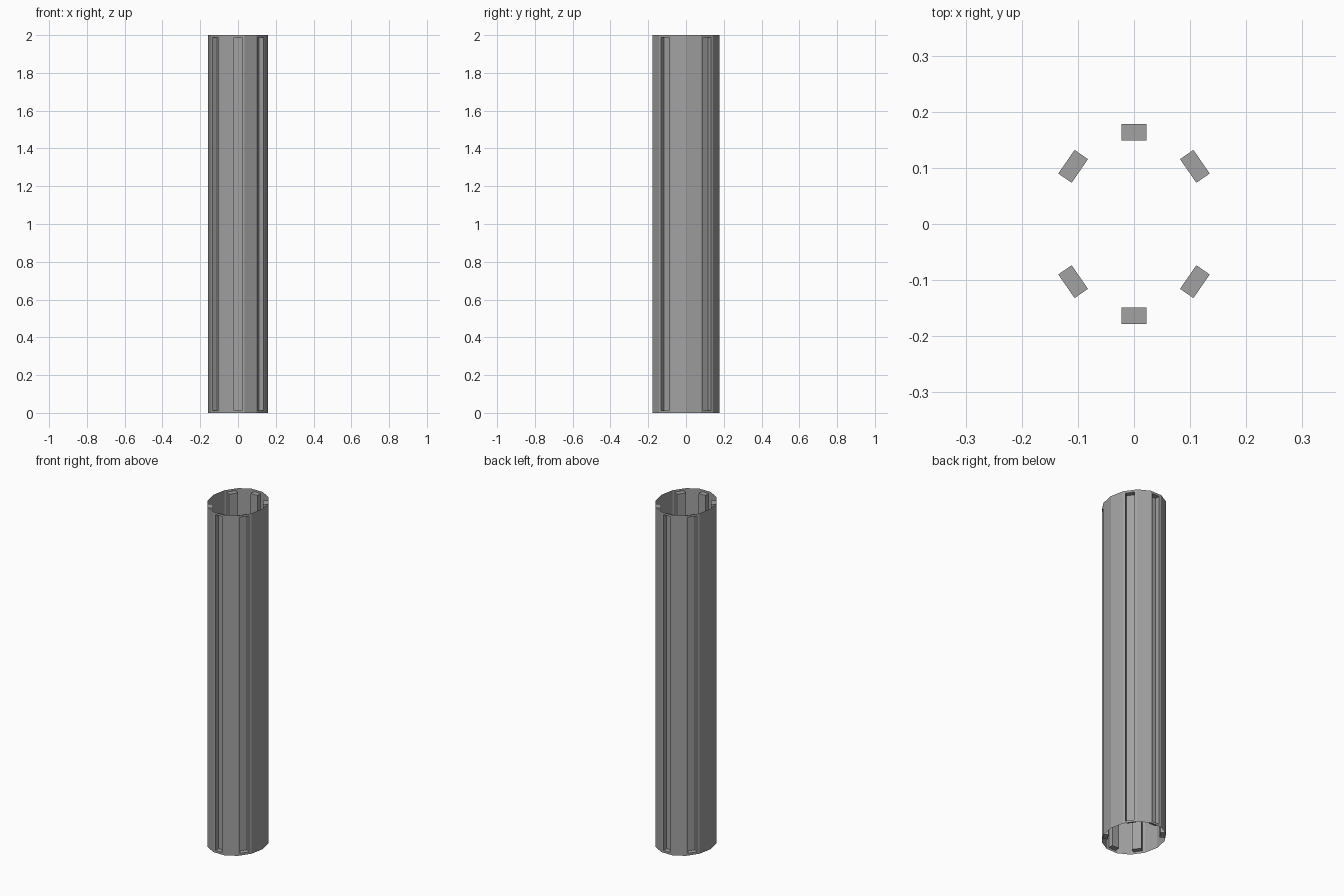
import bpy, bmesh, math

cube = bpy.data.objects.get("Cube")
if cube:
    bpy.data.objects.remove(cube)

SIDES = 14
HEIGHT = 2.0
RADIUS_X = 0.158
RADIUS_Y = 0.178 / math.cos(math.pi / SIDES)
MARGIN = 0.013
DEPTH = 0.029

# Plain grey metal
grey = bpy.data.materials.new("grey metal")
grey.use_nodes = True
colour = (0.36, 0.36, 0.36, 1)
grey.diffuse_color = colour
grey.node_tree.nodes["Principled BSDF"].inputs["Base Color"].default_value = colour

# Open, thin-walled faceted tube, slightly oval
bm = bmesh.new()
rings = []
for z in (0, HEIGHT):
    rings.append([bm.verts.new((RADIUS_X * math.cos(math.tau * i / SIDES),
                                RADIUS_Y * math.sin(math.tau * i / SIDES), z))
                  for i in range(SIDES)])
low, high = rings
walls = []
for i in range(SIDES):
    j = (i + 1) % SIDES
    walls.append(bm.faces.new((low[i], low[j], high[j], high[i])))
bm.normal_update()

# Long grooves sunk into six of the facets, the same on all four quarters
grooved = [walls[i] for i in (1, 3, 5, 8, 10, 12)]
bmesh.ops.inset_individual(bm, faces=grooved, thickness=MARGIN, use_even_offset=True)
bm.normal_update()
bmesh.ops.inset_individual(bm, faces=grooved, thickness=0, depth=-DEPTH)

mesh = bpy.data.meshes.new("grooved_tube")
bm.to_mesh(mesh)
bm.free()
mesh.materials.append(grey)
tube = bpy.data.objects.new("grooved_tube", mesh)
bpy.context.collection.objects.link(tube)
